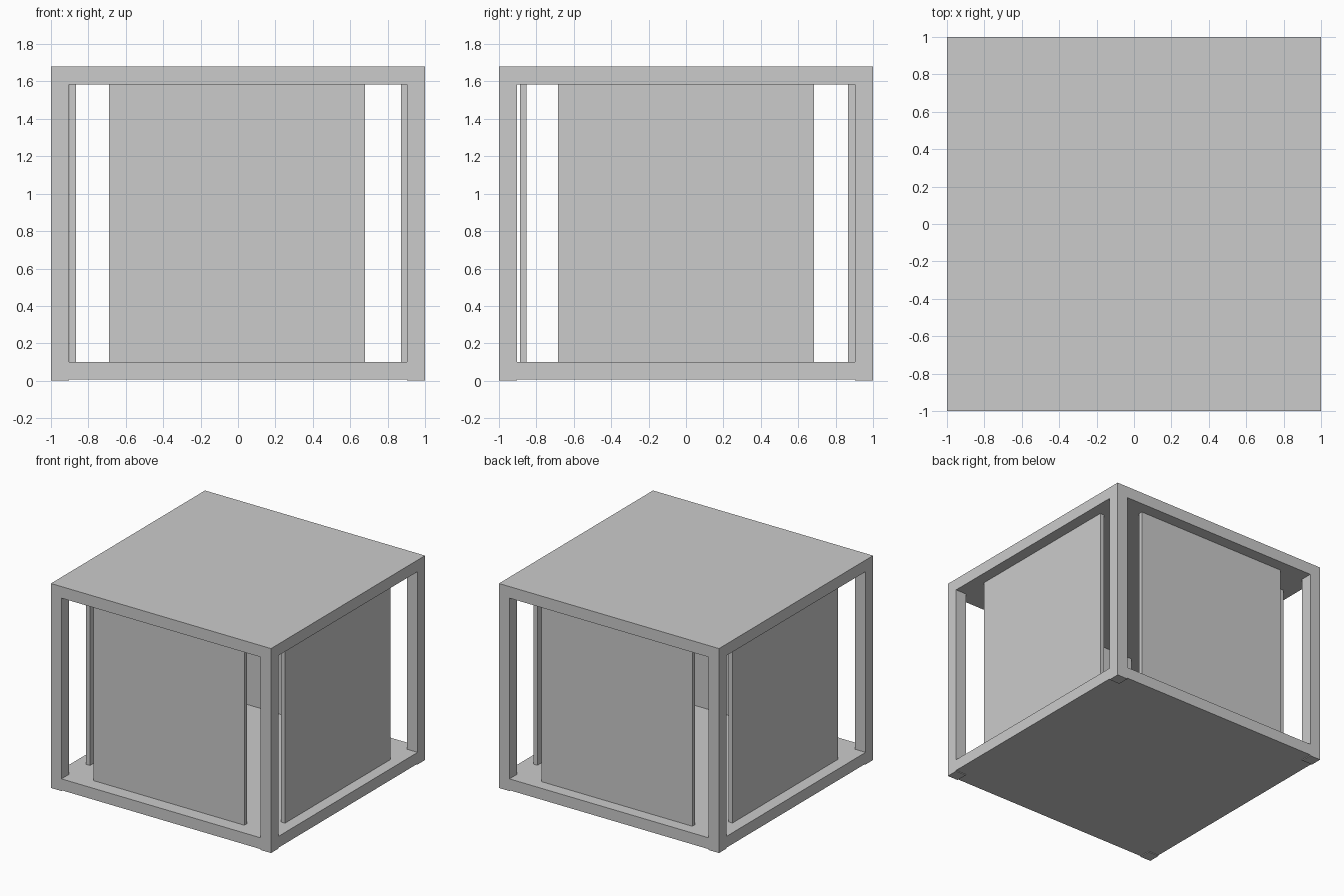
import bpy

if "Cube" in bpy.data.objects:
    bpy.data.objects.remove(bpy.data.objects["Cube"])

TOP = 1.68        # overall height
ROOF_Z = 1.585    # underside of roof
FLOOR_Z = 0.10    # upper side of base
FOOT = 0.007      # foot height
POST = 0.096      # post width


def box(name, x, y, z):
    """Box from (min, max) ranges on each axis."""
    bpy.ops.mesh.primitive_cube_add(size=1, location=[sum(r) / 2 for r in (x, y, z)])
    ob = bpy.context.object
    ob.name = name
    ob.scale = [r[1] - r[0] for r in (x, y, z)]
    bpy.ops.object.transform_apply(location=False, rotation=False, scale=True)
    return ob


# Roof and base slabs
box("roof_slab", (-1, 1), (-1, 1), (ROOF_Z, TOP))
box("base_slab", (-1, 1), (-1, 1), (FOOT, FLOOR_Z))

# Corner posts, each with a thin foot below the base
for xname, sx in (("left", -1), ("right", 1)):
    for yname, sy in (("front", -1), ("back", 1)):
        xr = sorted((sx, sx * (1 - POST)))
        yr = sorted((sy, sy * (1 - POST)))
        box(f"{yname}_{xname}_post", xr, yr, (FLOOR_Z, ROOF_Z))
        box(f"{yname}_{xname}_foot", xr, yr, (0, FOOT))

# Inset wall panels, floor to roof
wall = (FLOOR_Z, ROOF_Z)
box("front_panel", (-0.69, 0.68), (-0.888, -0.852), wall)
box("back_panel", (-0.69, 0.68), (0.867, 0.903), wall)
box("left_panel", (-0.902, -0.866), (-0.684, 0.684), wall)
box("right_panel", (0.871, 0.907), (-0.684, 0.684), wall)
